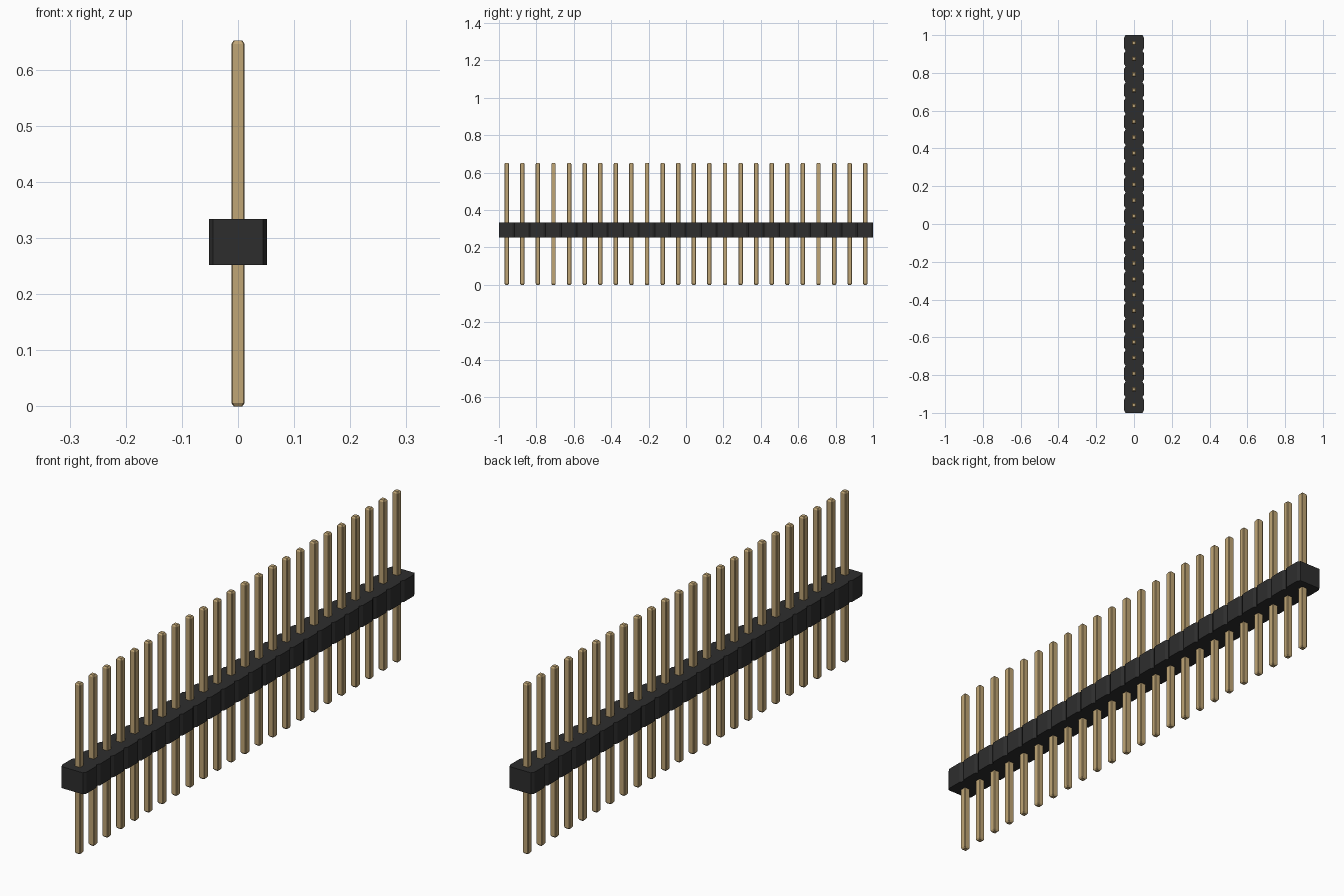
import bpy
import bmesh

PIN_COUNT = 24
PITCH = 2 / PIN_COUNT
BODY_HALF, BODY_BOTTOM, BODY_TOP = 0.052, 0.252, 0.334
NOTCH_X, NOTCH_Y = 0.0075, 0.012
PIN_HALF, PIN_HEIGHT, TIP = 0.0118, 0.652, 0.006
PIN_BEVEL = 0.0022

cube = bpy.data.objects.get("Cube")
if cube:
    bpy.data.objects.remove(cube, do_unlink=True)


def make_material(name, color):
    mat = bpy.data.materials.new(name)
    mat.use_nodes = True
    mat.diffuse_color = color
    bsdf = next(n for n in mat.node_tree.nodes if n.type == "BSDF_PRINCIPLED")
    bsdf.inputs["Base Color"].default_value = color
    return mat


def make_object(name, bm, mat):
    bmesh.ops.recalc_face_normals(bm, faces=bm.faces)
    mesh = bpy.data.meshes.new(name)
    bm.to_mesh(mesh)
    bm.free()
    mesh.materials.append(mat)
    obj = bpy.data.objects.new(name, mesh)
    bpy.context.collection.objects.link(obj)
    return obj


def chamfered_rect(hx, hy, cx, cy):
    """Outline of a rectangle with its corners cut off."""
    quarter = [(hx, hy - cy), (hx - cx, hy)]
    left = [(-x, y) for x, y in reversed(quarter)]
    top = quarter + left
    return top + [(-x, -y) for x, y in top]


def loft(bm, outlines):
    """Closed solid through a stack of (outline, height) rings."""
    rings = [[bm.verts.new((x, y, z)) for x, y in pts] for pts, z in outlines]
    for low, high in zip(rings, rings[1:]):
        for i in range(len(low)):
            j = (i + 1) % len(low)
            bm.faces.new((low[i], low[j], high[j], high[i]))
    bm.faces.new(rings[0][::-1])
    bm.faces.new(rings[-1])


black = make_material("black plastic", (0.027, 0.027, 0.027, 1))
gold = make_material("gold metal", (0.53, 0.38, 0.18, 1))

# Housing: one bar with V notches between the cells and cut end corners
side = []
for i in range(PIN_COUNT):
    start = -1 + i * PITCH
    side += [(BODY_HALF - NOTCH_X, start),
             (BODY_HALF, start + NOTCH_Y),
             (BODY_HALF, start + PITCH - NOTCH_Y)]
side.append((BODY_HALF - NOTCH_X, 1))
outline = side + [(-x, y) for x, y in reversed(side)]
bm = bmesh.new()
loft(bm, [(outline, BODY_BOTTOM), (outline, BODY_TOP)])
make_object("housing", bm, black)

# Pins: square posts with softened edges and tapered tips, sharing one mesh
shaft = chamfered_rect(PIN_HALF, PIN_HALF, PIN_BEVEL, PIN_BEVEL)
tip = [(x * 0.65, y * 0.65) for x, y in shaft]
bm = bmesh.new()
loft(bm, [(tip, 0), (shaft, TIP), (shaft, PIN_HEIGHT - TIP), (tip, PIN_HEIGHT)])
first = make_object("pin_1", bm, gold)
for i in range(PIN_COUNT):
    pin = first
    if i:
        pin = bpy.data.objects.new(f"pin_{i + 1}", first.data)
        bpy.context.collection.objects.link(pin)
    pin.location.y = -1 + (i + 0.5) * PITCH
